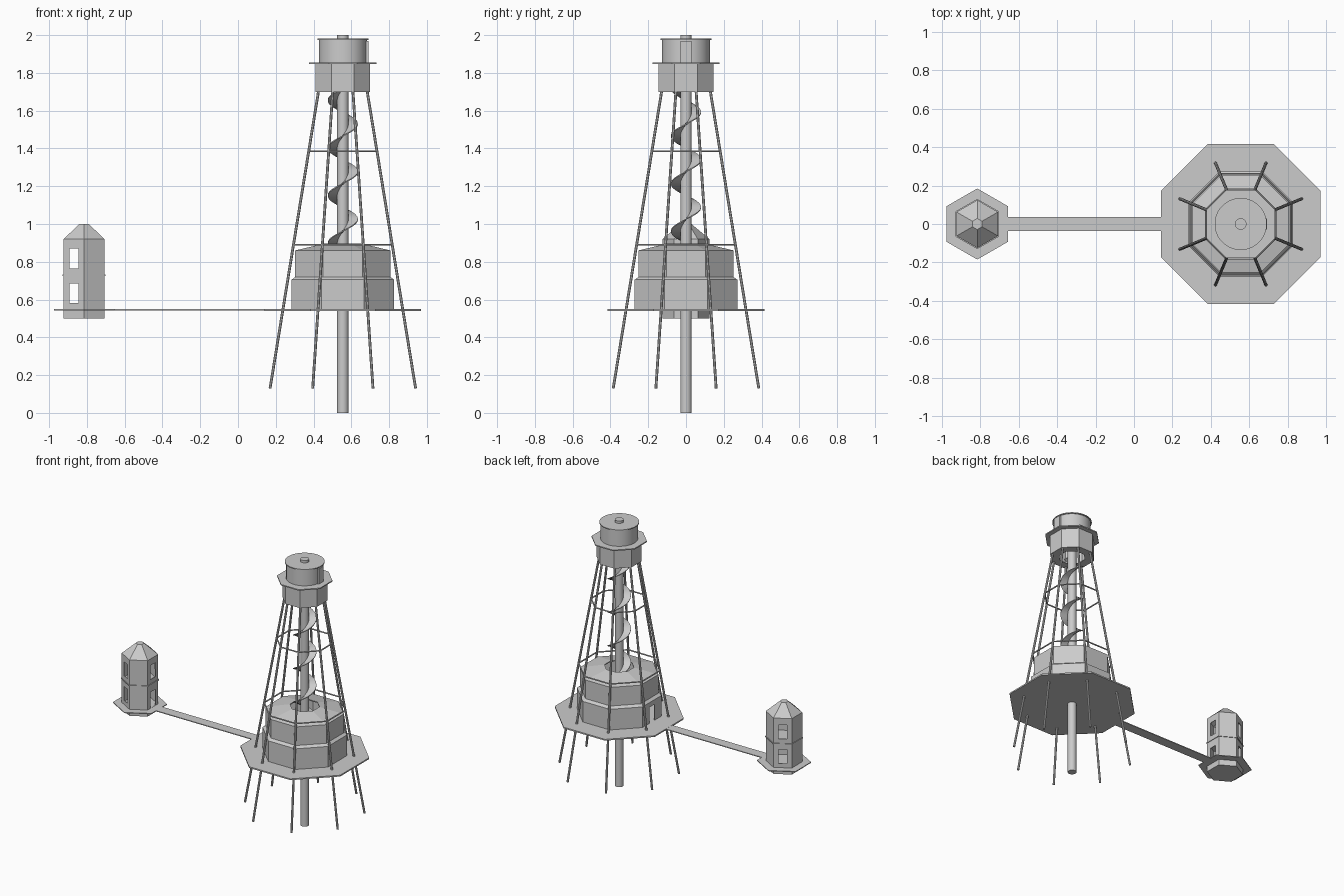
import bpy, bmesh
from math import pi, cos, sin
from mathutils import Vector, Matrix

if "Cube" in bpy.data.objects:
    bpy.data.objects.remove(bpy.data.objects["Cube"])

TX, HX = 0.555, -0.815   # tower and hut axes


def new_object(name, bm, smooth=False):
    bmesh.ops.remove_doubles(bm, verts=bm.verts, dist=1e-5)
    bmesh.ops.recalc_face_normals(bm, faces=bm.faces)
    me = bpy.data.meshes.new(name)
    bm.to_mesh(me)
    bm.free()
    ob = bpy.data.objects.new(name, me)
    bpy.context.collection.objects.link(ob)
    bpy.ops.object.select_all(action='DESELECT')
    ob.select_set(True)
    bpy.context.view_layer.objects.active = ob
    if smooth:
        bpy.ops.object.shade_smooth_by_angle(angle=0.6)
    return ob


def lathe(name, profile, n, x, closed=False, smooth=False):
    """Revolve (apothem, z) points into an n-sided shape with a flat facing x."""
    bm = bmesh.new()
    rings = []
    for r, z in profile:
        k = r / cos(pi / n)
        rings.append([bm.verts.new((x + k * cos(pi / n * (2 * i + 1)),
                                    k * sin(pi / n * (2 * i + 1)), z)) for i in range(n)])
    pairs = list(zip(rings, rings[1:]))
    if closed:
        pairs.append((rings[-1], rings[0]))
    for a, b in pairs:
        for i in range(n):
            j = (i + 1) % n
            bm.faces.new((a[i], a[j], b[j], b[i]))
    bmesh.ops.remove_doubles(bm, verts=bm.verts, dist=1e-5)
    return new_object(name, bm, smooth)


def slab(name, r, z0, z1, n, x, smooth=False):
    return lathe(name, [(0, z0), (r, z0), (r, z1), (0, z1)], n, x, smooth=smooth)


def box(name, centre, size, turn=0):
    bm = bmesh.new()
    m = Matrix.Translation(centre) @ Matrix.Rotation(turn, 4, 'Z') @ Matrix.Diagonal((*size, 1))
    bmesh.ops.create_cube(bm, size=1, matrix=m)
    return new_object(name, bm)


def rods(name, segments, r):
    bm = bmesh.new()
    for a, b in segments:
        a, b = Vector(a), Vector(b)
        d = b - a
        m = Matrix.Translation((a + b) / 2) @ d.to_track_quat('Z', 'Y').to_matrix().to_4x4()
        bmesh.ops.create_cone(bm, cap_ends=True, segments=8, radius1=r, radius2=r,
                              depth=d.length, matrix=m)
    return new_object(name, bm, True)


def cut(ob, cutters):
    bpy.context.view_layer.objects.active = ob
    for c in cutters:
        c.hide_render = True
        mod = ob.modifiers.new("opening", 'BOOLEAN')
        mod.operation = 'DIFFERENCE'
        mod.solver = 'EXACT'
        mod.object = c
        bpy.ops.object.modifier_apply(modifier=mod.name)
        bpy.data.objects.remove(c)


# Central column and main deck
slab("column", 0.03, 0, 2.0, 24, TX, True)
slab("main_deck", 0.415, 0.54, 0.55, 8, TX)

# Two-storey cabin: hollow, stair hole in roof, door towards the bridge
cabin = lathe("cabin", [(0.272, 0.548), (0.272, 0.705), (0.252, 0.72), (0.252, 0.86),
                        (0.095, 0.897), (0.095, 0.890), (0.246, 0.854), (0.246, 0.716),
                        (0.266, 0.701), (0.266, 0.548)], 8, TX, closed=True)
cut(cabin, [box("door_cutter", (TX - 0.272, 0, 0.60), (0.06, 0.06, 0.14))])

# Splayed legs and bracing rings


def leg_point(i, z):
    r = 0.417 - (z - 0.13) / 1.57 * 0.277
    a = pi / 8 + i * pi / 4
    return (TX + r * cos(a), r * sin(a), z)


rods("legs", [(leg_point(i, 0.13), leg_point(i, 1.71)) for i in range(8)], 0.008)
for name, z in (("upper_brace_ring", 1.385), ("lower_brace_ring", 0.89)):
    rods(name, [(leg_point(i, z), leg_point(i + 1, z)) for i in range(8)], 0.005)

# Spiral ramp around the column
bm = bmesh.new()
prev = None
z0, z1, pitch, steps = 0.55, 1.72, 0.252, 96
for s in range(steps + 1):
    z = z0 + (z1 - z0) * s / steps
    a = 2 * pi * (z - 1.025) / pitch
    cur = [bm.verts.new((TX + r * cos(a), r * sin(a), z + h))
           for r, h in ((0.028, -0.003), (0.08, -0.003), (0.08, 0.003), (0.028, 0.003))]
    if prev:
        for i in range(4):
            j = (i + 1) % 4
            bm.faces.new((prev[i], prev[j], cur[j], cur[i]))
    else:
        bm.faces.new(cur)
    prev = cur
bm.faces.new(prev)
new_object("spiral_ramp", bm, True)

# Lookout head: octagonal room, gallery, round lantern room with cap and door
lathe("head_room", [(0.085, 1.70), (0.145, 1.70), (0.145, 1.85), (0.139, 1.85),
                    (0.139, 1.706), (0.085, 1.706)], 8, TX, closed=True)
slab("gallery", 0.178, 1.847, 1.855, 8, TX)
slab("lantern_room", 0.127, 1.855, 1.975, 32, TX, True)
slab("lantern_cap", 0.135, 1.975, 1.982, 32, TX, True)
box("lantern_door", (TX + 0.129, 0, 1.912), (0.014, 0.056, 0.115))

# Footbridge
box("footbridge", (-0.258, 0, 0.546), (0.81, 0.075, 0.006))

# Hexagonal hut: hollow, openings on alternate faces
slab("hut_deck", 0.16, 0.543, 0.549, 6, HX)
hut = lathe("hut", [(0, 0.50), (0.108, 0.50), (0.108, 0.92), (0.025, 1.0), (0, 1.0)], 6, HX)
mod = hut.modifiers.new("walls", 'SOLIDIFY')
mod.thickness = 0.006
mod.offset = -1
bpy.ops.object.modifier_apply(modifier=mod.name)
holes = []
for k, turn in enumerate((0, 2 * pi / 3, 4 * pi / 3)):
    low = (0.61, 0.12) if k == 0 else (0.633, 0.105)
    for zc, h in (low, (0.818, 0.105)):
        holes.append(box("window_cutter", (HX + 0.106 * cos(turn), 0.106 * sin(turn), zc),
                         (0.05, 0.056, h), turn))
cut(hut, holes)
slab("hut_upper_floor", 0.113, 0.725, 0.732, 6, HX)
